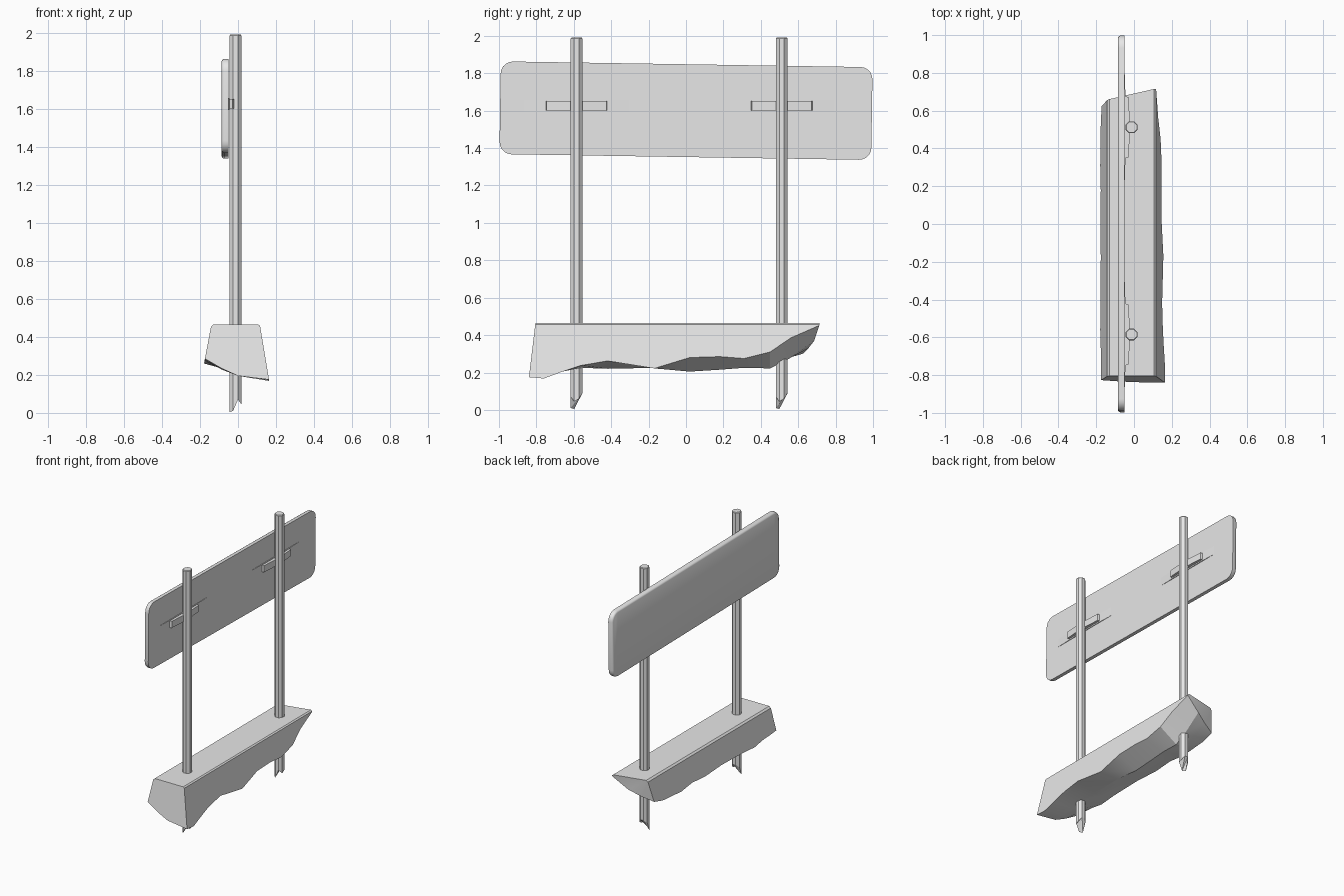
import bpy, bmesh, math, random
from mathutils import Vector, Matrix

random.seed(4)
cube = bpy.data.objects.get("Cube")
if cube:
    bpy.data.objects.remove(cube, do_unlink=True)

grey = bpy.data.materials.new("light_grey")
grey.use_nodes = True
grey.diffuse_color = (0.8, 0.8, 0.8, 1)
grey.node_tree.nodes["Principled BSDF"].inputs["Base Color"].default_value = (0.8, 0.8, 0.8, 1)


def finish(name, bm, smooth=None):
    bmesh.ops.recalc_face_normals(bm, faces=bm.faces)
    mesh = bpy.data.meshes.new(name)
    bm.to_mesh(mesh)
    bm.free()
    mesh.materials.append(grey)
    ob = bpy.data.objects.new(name, mesh)
    bpy.context.collection.objects.link(ob)
    if smooth:
        bpy.ops.object.select_all(action='DESELECT')
        ob.select_set(True)
        bpy.context.view_layer.objects.active = ob
        bpy.ops.object.shade_smooth_by_angle(angle=math.radians(smooth))
    return ob


def loft(name, rings, smooth=None):
    """Skin a row of closed rings and cap both ends."""
    bm = bmesh.new()
    rows = [[bm.verts.new(p) for p in ring] for ring in rings]
    for a, b in zip(rows, rows[1:]):
        n = len(a)
        for i in range(n):
            j = (i + 1) % n
            bm.faces.new((a[i], a[j], b[j], b[i]))
    bm.faces.new(rows[0])
    bm.faces.new(rows[-1])
    bmesh.ops.triangulate(bm, faces=[f for f in bm.faces if len(f.verts) > 4])
    return finish(name, bm, smooth)


# Sign panel: rounded rectangle outline, softened on its outer face, hung slightly askew
def rounded_outline(hy, hz, r, x, steps=5):
    pts = []
    for k, (sy, sz) in enumerate(((1, 1), (-1, 1), (-1, -1), (1, -1))):
        for i in range(steps + 1):
            a = math.pi / 2 * (k + i / steps)
            pts.append(Vector((x, sy * (hy - r) + r * math.cos(a),
                               sz * (hz - r) + r * math.sin(a))))
    return pts


layers = ((0, -0.05), (0, -0.074), (0.004, -0.082), (0.012, -0.086))
panel = loft("sign_panel", [rounded_outline(0.994 - d, 0.248 - d, 0.065 - d, x)
                            for d, x in layers], 40)
panel.data.transform(Matrix.Translation((0, 0, 1.6)) @ Matrix.Rotation(math.radians(-0.9), 4, 'X'))

# Posts with splintered lower ends, each with a clamp bracket behind
POST_X, POST_R = -0.013, 0.034
splinter = (0.06, 0.09, 0.09, 0.07, 0.005, 0.01, 0.07, 0.045)


def post_ring(y, heights, r=POST_R):
    return [(POST_X + r * math.cos(math.pi / 4 * (i + 0.5)),
             y + r * math.sin(math.pi / 4 * (i + 0.5)), z)
            for i, z in enumerate(heights)]


def slab(name, y, profile, z0, z1):
    """Bracket piece from a mirrored (half width, x) profile."""
    outline = [(x, y + w) for w, x in profile] + [(x, y - w) for w, x in reversed(profile)]
    return loft(name, [[(x, v, z) for x, v in outline] for z in (z0, z1)])


for side, y in (("front", -0.585), ("rear", 0.512)):
    loft(side + "_post", [post_ring(y, splinter),
                          post_ring(y, [1.985] * 8),
                          post_ring(y, [1.99] * 8, POST_R - 0.004)])
    slab(side + "_bracket_flange", y, ((0.28, -0.052), (0.28, -0.049), (0.16, -0.045)), 1.593, 1.657)
    slab(side + "_bracket", y, ((0.165, -0.052), (0.16, -0.03), (0.04, -0.022)), 1.602, 1.652)

# Ground block: tapering section, flat on top, broken underneath
TOP = 0.465


def block_ring(y, z_right, z_mid, z_left, shear=0.0, skew=0.0):
    right = lambda z: 0.115 + 0.05 * (TOP - z) / 0.3
    left = lambda z: -0.14 - 0.035 * (TOP - z) / 0.185
    pts = [(-0.13, TOP), (0.107, TOP), (right(TOP - 0.008), TOP - 0.008),
           (right(z_right), z_right), (0.0, z_mid),
           (-0.085, (z_mid + z_left) / 2 + random.uniform(-0.012, 0.012)),
           (left(z_left), z_left), (left(TOP - 0.012), TOP - 0.012)]
    return [(x, y - shear * (TOP - z) - skew * max(0, 0.05 - x), z) for x, z in pts]


stations = (
    (-0.805, 0.175, 0.195, 0.285, 0.12),
    (-0.76, 0.168, 0.195, 0.28),
    (-0.66, 0.205, 0.205, 0.275),
    (-0.56, 0.238, 0.225, 0.26),
    (-0.42, 0.262, 0.22, 0.27),
    (-0.17, 0.222, 0.225, 0.275),
    (0.02, 0.28, 0.205, 0.265),
    (0.18, 0.285, 0.215, 0.275),
    (0.31, 0.275, 0.225, 0.26),
    (0.45, 0.31, 0.222, 0.27),
    (0.56, 0.385, 0.275, 0.275, 0.0, 0.15),
    (0.715, 0.452, 0.37, 0.30, 0.15, 0.3),
)
loft("ground_block", [block_ring(*s) for s in stations], 20)
